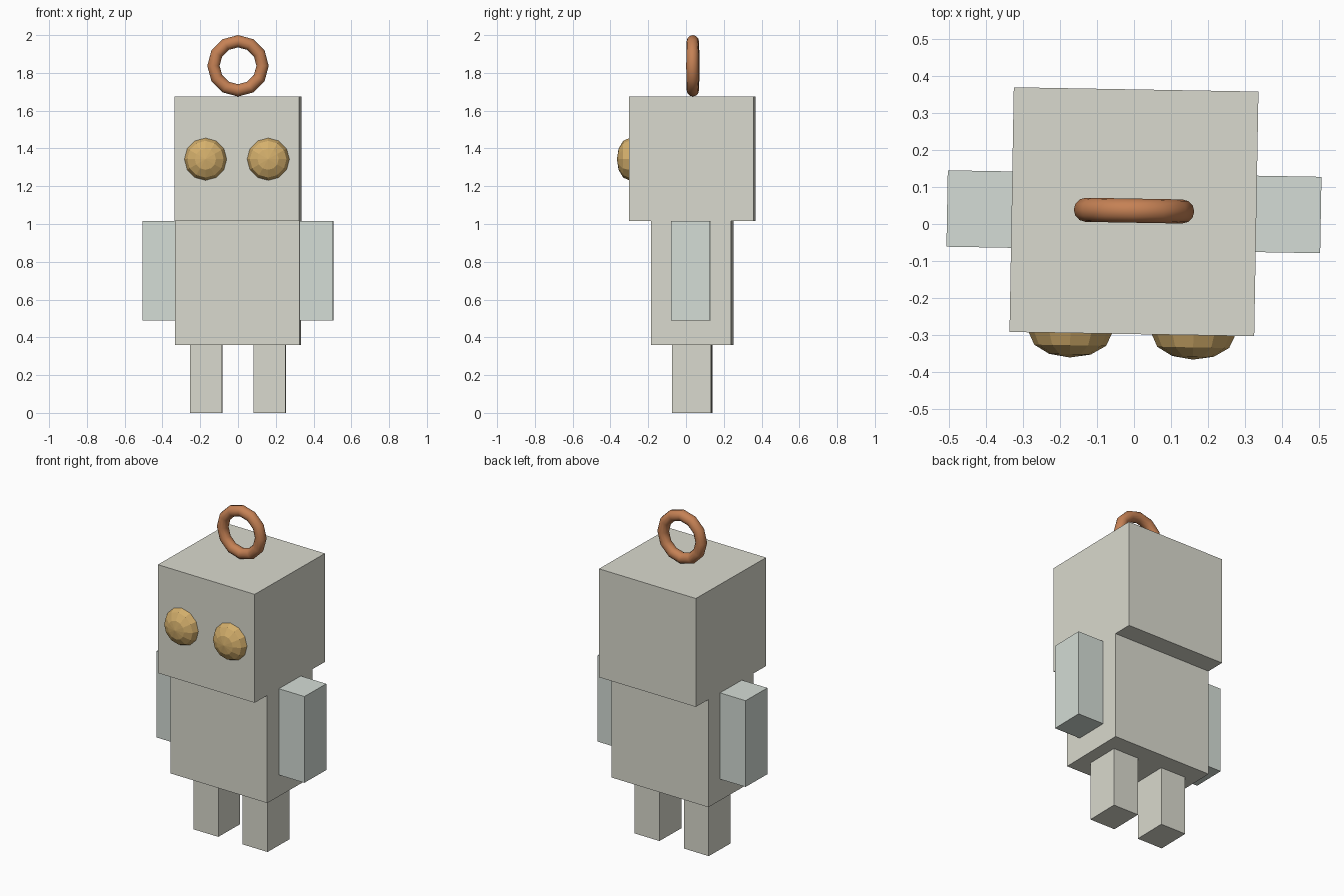
import bpy
from math import radians
from mathutils import Matrix

if "Cube" in bpy.data.objects:
    bpy.data.objects.remove(bpy.data.objects["Cube"])

CENTRE_Y = 0.033
# whole toy is turned very slightly about its vertical axis
TURN = Matrix.Translation((0, CENTRE_Y, 0)) @ Matrix.Rotation(radians(-1.0), 4, 'Z')


def material(name, color):
    m = bpy.data.materials.new(name)
    m.diffuse_color = (*color, 1)
    m.use_nodes = True
    m.node_tree.nodes["Principled BSDF"].inputs["Base Color"].default_value = m.diffuse_color
    return m


STONE = material("warm_grey", (0.70, 0.70, 0.62))
PALE = material("pale_green", (0.66, 0.72, 0.67))
GOLD = material("gold", (0.66, 0.43, 0.15))
COPPER = material("copper", (0.56, 0.22, 0.09))


def finish(name, mat, transform):
    ob = bpy.context.object
    ob.name = name
    ob.data.transform(TURN @ transform)
    ob.data.materials.append(mat)
    return ob


def box(name, mat, x0, x1, depth, z0, z1):
    bpy.ops.mesh.primitive_cube_add(size=1)
    size = Matrix.Diagonal((x1 - x0, depth, z1 - z0, 1))
    return finish(name, mat, Matrix.Translation(((x0 + x1) / 2, 0, (z0 + z1) / 2)) @ size)


# head and torso
box("head", STONE, -0.33, 0.33, 0.66, 1.015, 1.675)
box("torso", STONE, -0.33, 0.33, 0.424, 0.36, 1.015)

for side, s in (("left", -1), ("right", 1)):
    # arms and legs
    ax, lx = sorted((s * 0.33, s * 0.504)), sorted((s * 0.083, s * 0.253))
    box(side + "_arm", PALE, *ax, 0.206, 0.49, 1.015)
    box(side + "_leg", STONE, *lx, 0.206, 0.0, 0.36)
    # flattened faceted eyes, pole facing forward
    bpy.ops.mesh.primitive_uv_sphere_add(segments=12, ring_count=6, radius=1)
    finish(side + "_eye", GOLD,
           Matrix.Translation((s * 0.166, -0.33, 1.343))
           @ Matrix.Diagonal((0.112, 0.066, 0.112, 1))
           @ Matrix.Rotation(radians(90), 4, 'X'))

# hanging ring standing on the head
bpy.ops.mesh.primitive_torus_add(major_segments=12, minor_segments=12,
                                 major_radius=0.13, minor_radius=0.0325)
finish("hanging_ring", COPPER,
       Matrix.Translation((0, 0.003, 1.8375)) @ Matrix.Rotation(radians(90), 4, 'X'))
bpy.ops.object.shade_smooth()
